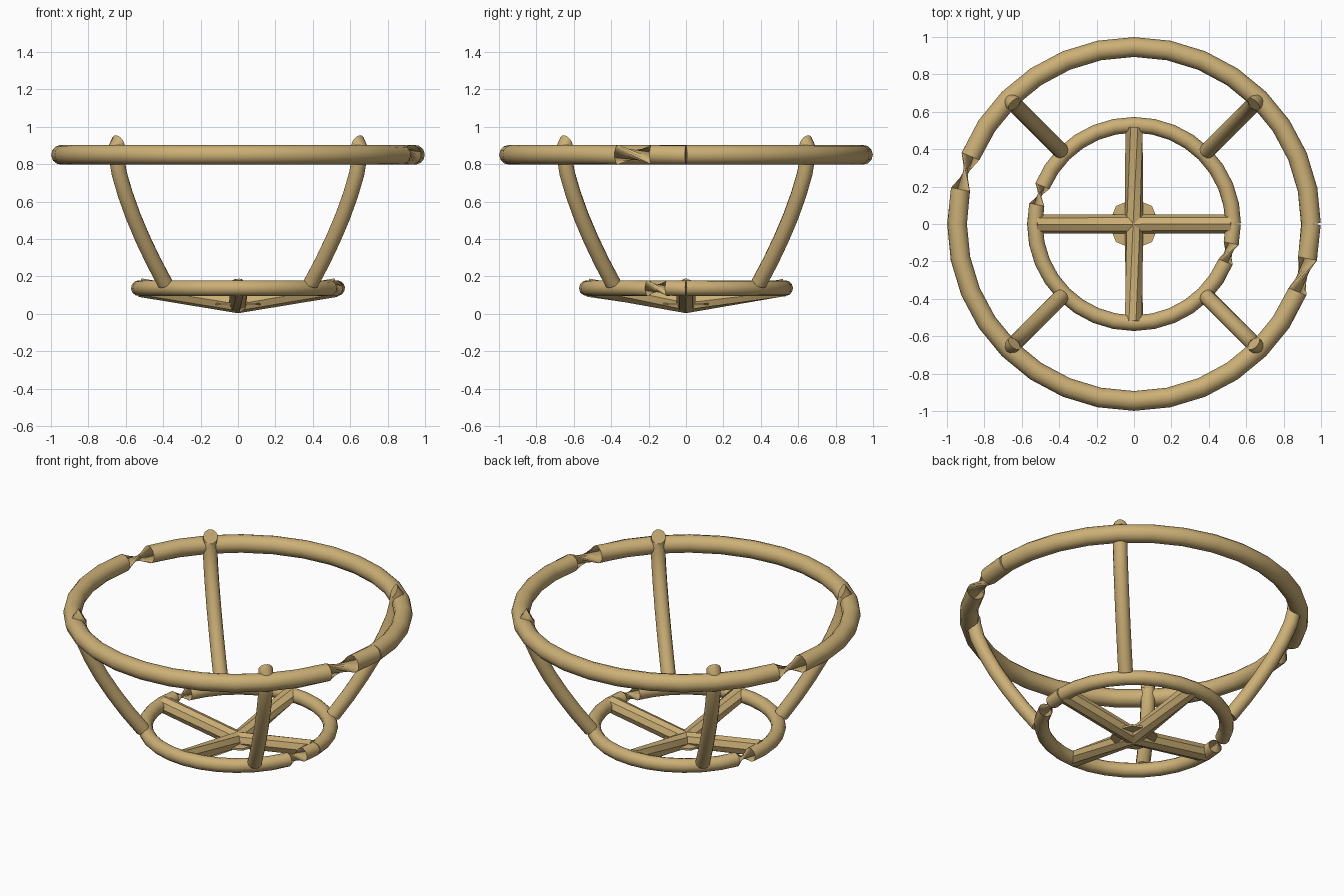
import bpy, bmesh, math
from mathutils import Vector

if "Cube" in bpy.data.objects:
    bpy.data.objects.remove(bpy.data.objects["Cube"])

mat = bpy.data.materials.new("tan_metal")
mat.diffuse_color = (0.60, 0.43, 0.18, 1)
mat.use_nodes = True
mat.node_tree.nodes["Principled BSDF"].inputs["Base Color"].default_value = mat.diffuse_color
REF = Vector((0.3, 1.0, 0.03))


def finish(ob):
    ob.data.materials.append(mat)
    bpy.ops.object.select_all(action='DESELECT')
    ob.select_set(True)
    bpy.context.view_layer.objects.active = ob
    bpy.ops.object.shade_smooth_by_angle(angle=math.radians(40))


def tube(name, pts, r, sides=12, end_dir=None):
    """Sweep a circle along a path, framed against a fixed reference axis."""
    pts = [Vector(p) for p in pts]
    bm, rings = bmesh.new(), []
    for i, p in enumerate(pts):
        t = pts[min(i + 1, len(pts) - 1)] - pts[max(i - 1, 0)]
        if end_dir and i == len(pts) - 1:
            t = Vector(end_dir)
        t.normalize()
        n = t.cross(REF).normalized()
        b = t.cross(n)
        rings.append([bm.verts.new(p + r * (math.cos(a) * n + math.sin(a) * b))
                      for a in (2 * math.pi * k / sides for k in range(sides))])
    for A, B in zip(rings, rings[1:]):
        for k in range(sides):
            j = (k + 1) % sides
            bm.faces.new((A[k], A[j], B[j], B[k]))
    bm.faces.new(rings[0][::-1])
    bm.faces.new(rings[-1])
    me = bpy.data.meshes.new(name)
    bm.to_mesh(me)
    bm.free()
    ob = bpy.data.objects.new(name, me)
    bpy.context.collection.objects.link(ob)
    finish(ob)


def circle(R, z, n=32):
    return [(R * math.cos(2 * math.pi * i / n), R * math.sin(2 * math.pi * i / n), z)
            for i in range(n + 1)]


# Rim and base rings, each with an open seam on the right
tube("upper_ring", circle(0.946, 0.85), 0.053)
tube("lower_ring", circle(0.53, 0.137), 0.042)

# Four bowed uprights whose tips turn inward
LEG = [(0.39, 0.163), (0.452, 0.28), (0.509, 0.40), (0.56, 0.52), (0.603, 0.64),
       (0.635, 0.75), (0.65, 0.84), (0.652, 0.89), (0.64, 0.918)]
for sx, sy in ((1, 1), (1, -1), (-1, 1), (-1, -1)):
    tube("upright", [(sx * d, sy * d, z) for d, z in LEG], 0.042, 12,
         (-0.62 * sx, -0.62 * sy, 0.5))

# Sagging cross bars
tube("cross_bar_x", [(-0.525, 0, 0.14), (0, 0, 0.053), (0.525, 0, 0.14)], 0.05, 8)
tube("cross_bar_y", [(0, -0.525, 0.14), (0, 0, 0.053), (0, 0.525, 0.14)], 0.05, 8)

# Small eight-sided hub plate
bpy.ops.mesh.primitive_cylinder_add(vertices=8, radius=0.136, depth=0.012, location=(0, 0, 0.052))
bpy.context.object.name = "hub_plate"
finish(bpy.context.object)
